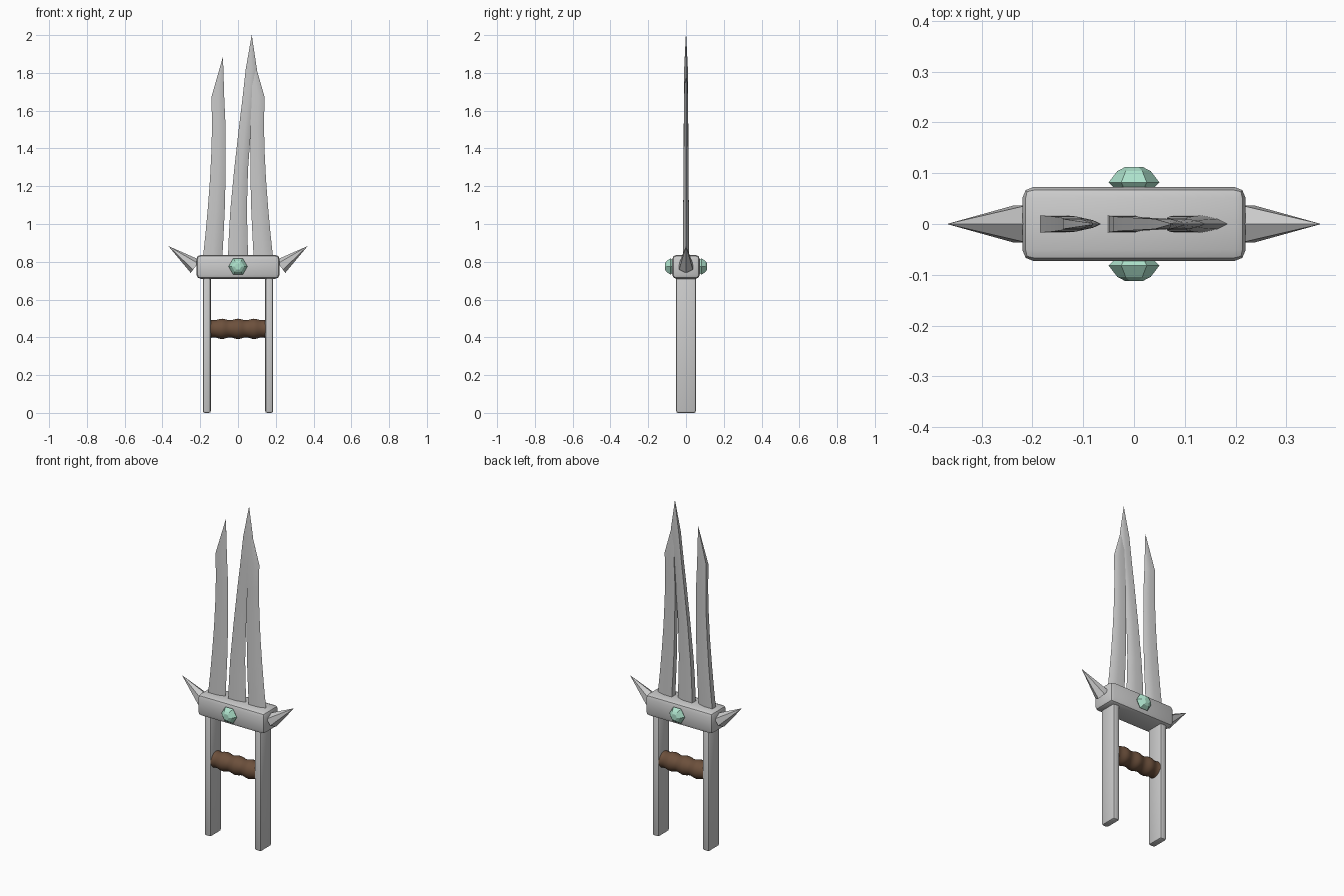
import bpy, bmesh, math
from mathutils import Vector

if "Cube" in bpy.data.objects:
    bpy.data.objects.remove(bpy.data.objects["Cube"])


def make_object(name, bm, angle=None, mat=None):
    bmesh.ops.recalc_face_normals(bm, faces=bm.faces)
    mesh = bpy.data.meshes.new(name)
    bm.to_mesh(mesh)
    bm.free()
    ob = bpy.data.objects.new(name, mesh)
    bpy.context.collection.objects.link(ob)
    if mat:
        mesh.materials.append(mat)
    if angle:
        bpy.ops.object.select_all(action='DESELECT')
        ob.select_set(True)
        bpy.context.view_layer.objects.active = ob
        bpy.ops.object.shade_smooth_by_angle(angle=math.radians(angle))
    return ob


def material(name, rgb):
    m = bpy.data.materials.new(name)
    m.diffuse_color = (*rgb, 1)
    m.use_nodes = True
    m.node_tree.nodes["Principled BSDF"].inputs["Base Color"].default_value = m.diffuse_color
    return m


def loft(name, rings, angle=None, mat=None):
    """Skin a list of equal-length point rings and cap both ends."""
    bm = bmesh.new()
    loops = [[bm.verts.new(p) for p in ring] for ring in rings]
    n = len(loops[0])
    for a, b in zip(loops, loops[1:]):
        for i in range(n):
            j = (i + 1) % n
            bm.faces.new((a[i], a[j], b[j], b[i]))
    bm.faces.new(loops[0])
    bm.faces.new(loops[-1])
    bmesh.ops.remove_doubles(bm, verts=bm.verts, dist=1e-5)
    return make_object(name, bm, angle, mat)


def box(name, centre, size, bevel, segments, angle):
    bm = bmesh.new()
    bmesh.ops.create_cube(bm, size=1)
    for v in bm.verts:
        v.co = Vector(v.co[i] * size[i] + centre[i] for i in range(3))
    bmesh.ops.bevel(bm, geom=bm.edges[:], offset=bevel, segments=segments,
                    profile=0.5, affect='EDGES')
    return make_object(name, bm, angle)


def blade(name, rows):
    """Rows of (z, spine x, edge x, half thickness): blunt spine, sharp edge."""
    rings = []
    for z, l, r, t in rows:
        m = l + (r - l) * 0.5
        q = l + (r - l) * 0.8
        rings.append([(l, -t, z), (m, -t, z), (q, -t * 0.6, z), (r, 0, z),
                      (q, t * 0.6, z), (m, t, z), (l, t, z)])
    loft(name, rings, 30)


brown = material("grip_brown", (0.15, 0.08, 0.045))
green = material("gem_green", (0.42, 0.76, 0.6))

# Blades
side = [(0.80, -.188, -.084, .017), (0.95, -.172, -.076, .016),
        (1.08, -.160, -.070, .015), (1.24, -.148, -.066, .013),
        (1.40, -.140, -.065, .012), (1.52, -.138, -.066, .011),
        (1.675, -.140, -.073, .010), (1.885, -.08, -.0795, .001)]
blade("left_blade", side)
blade("right_blade", [(z, -r, -l, t) for z, l, r, t in side])
blade("middle_blade", [
    (0.80, -.054, .054, .017), (0.95, -.048, .050, .016),
    (1.08, -.040, .047, .015), (1.29, -.020, .053, .013),
    (1.52, .006, .070, .012), (1.65, .022, .084, .011),
    (1.82, .041, .100, .010), (2.0, .0725, .073, .001)])

# Guard
box("guard", (0, 0, 0.773), (0.44, 0.146, 0.126), 0.022, 2, 40)

# Side posts and guard spikes
for s, label in ((-1, "left"), (1, "right")):
    box(label + "_post", (s * 0.165, 0, 0.365), (0.042, 0.104, 0.73), 0.01, 2, 40)
    base, tip = Vector((s * 0.225, 0, 0.775)), Vector((s * 0.367, 0, 0.882))
    axis = (tip - base).normalized()
    u, v = Vector((0, 1, 0)), axis.cross(Vector((0, 1, 0)))
    ring = [u * math.cos(k * math.pi / 3 + math.pi / 6) + v * math.sin(k * math.pi / 3 + math.pi / 6)
            for k in range(6)]
    loft(label + "_spike", [[base + p * 0.042 for p in ring],
                            [tip + p * 0.0005 for p in ring]])

# Faceted gems, front and back
for s, label in ((-1, "front"), (1, "back")):
    rings = [[(r * math.cos(k * math.pi / 3), s * y, 0.775 + r * math.sin(k * math.pi / 3))
              for k in range(6)]
             for r, y in ((.036, .068), (.050, .082), (.033, .104), (.018, .112))]
    loft(label + "_gem", rings, None, green)

# Ribbed grip
rings = []
for i in range(41):
    x = -0.15 + 0.3 * i / 40
    r = 0.0495 + 0.004 * math.cos(2 * math.pi * x / 0.085)
    rings.append([(x, r * math.cos(a * math.pi / 12), 0.445 + r * math.sin(a * math.pi / 12))
                  for a in range(24)])
loft("grip", rings, 40, brown)
